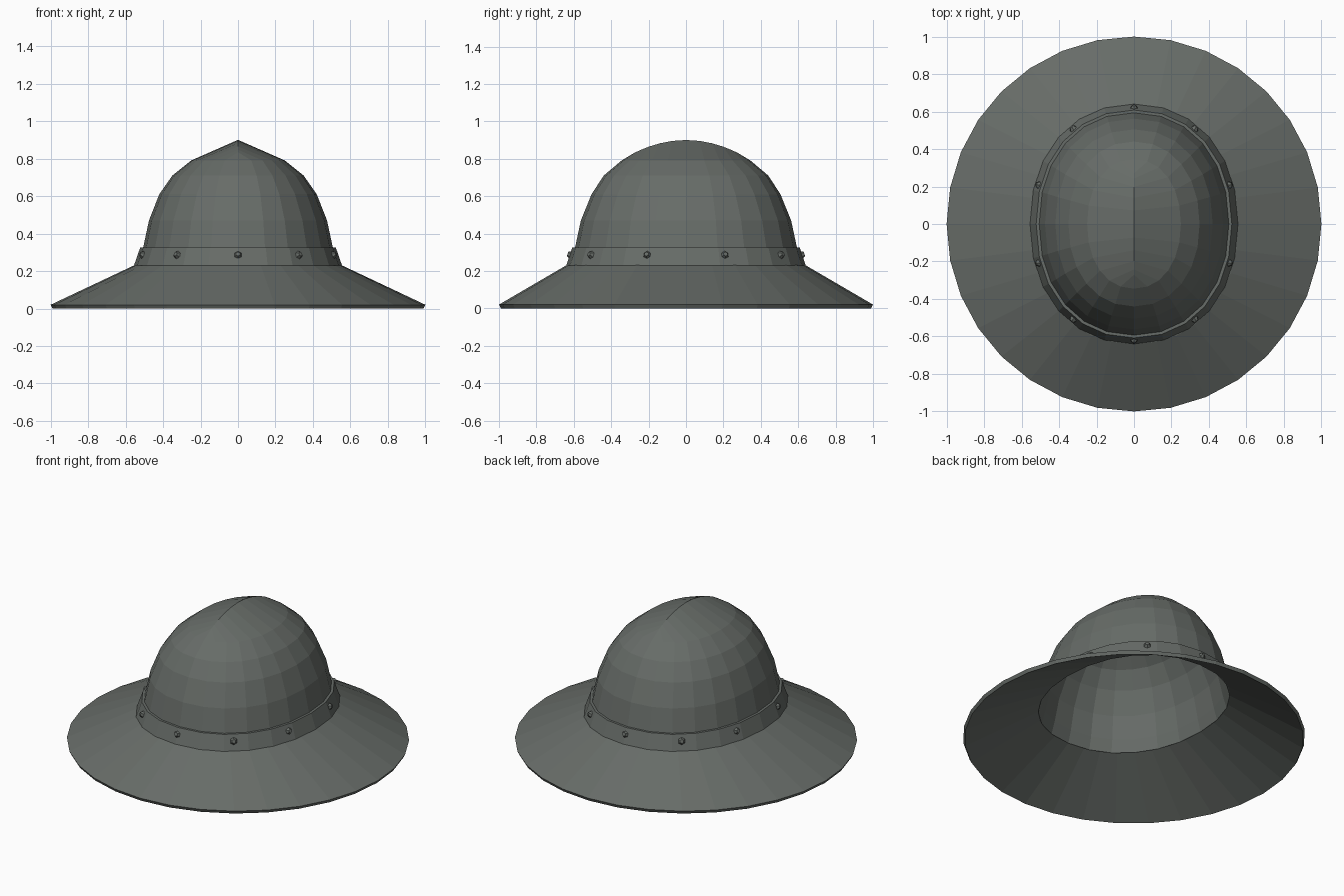
import bpy, bmesh, math
from mathutils import Vector

if "Cube" in bpy.data.objects:
    bpy.data.objects.remove(bpy.data.objects["Cube"])

steel = bpy.data.materials.new("dark_grey_steel")
steel.diffuse_color = (0.135, 0.150, 0.138, 1)
steel.use_nodes = True
steel.node_tree.nodes["Principled BSDF"].inputs["Base Color"].default_value = steel.diffuse_color


def oval(t, rx, ry, p=2.15):
    # point on a slightly squared oval
    c, s = math.cos(t), math.sin(t)
    return (rx * math.copysign(abs(c) ** (2 / p), c),
            ry * math.copysign(abs(s) ** (2 / p), s))


def ring(n, rx, ry, z, p=2.15):
    return [Vector((*oval(2 * math.pi * i / n, rx, ry, p), z)) for i in range(n)]


def finish(bm, name):
    bmesh.ops.remove_doubles(bm, verts=bm.verts, dist=1e-4)
    bmesh.ops.recalc_face_normals(bm, faces=bm.faces)
    me = bpy.data.meshes.new(name)
    bm.to_mesh(me)
    bm.free()
    me.materials.append(steel)
    ob = bpy.data.objects.new(name, me)
    bpy.context.collection.objects.link(ob)
    return ob


def loft(name, rings, closed=True):
    bm = bmesh.new()
    rows = [[bm.verts.new(v) for v in r] for r in rings]
    if closed:
        rows.append(rows[0])
    n = len(rows[0])
    for a, b in zip(rows, rows[1:]):
        for i in range(n):
            j = (i + 1) % n
            bm.faces.new((a[i], a[j], b[j], b[i]))
    return finish(bm, name)


# sloping brim
loft("brim", [ring(32, 0.555, 0.64, 0.23),
              ring(32, 1.0, 1.0, 0.02, 2),
              ring(32, 0.99, 0.99, 0.0, 2),
              ring(32, 0.51, 0.60, 0.235)])

# riveted band at the base of the bowl
N = 24
loft("band", [ring(N, 0.555, 0.64, 0.23),
              ring(N, 0.522, 0.608, 0.325),
              ring(N, 0.500, 0.588, 0.325),
              ring(N, 0.515, 0.605, 0.235)])


# bowl that closes into a short fore-and-aft ridge
def bowl_rings(inset):
    levels = [(0.525, 0.615, 0.235), (0.505, 0.592, 0.33), (0.475, 0.562, 0.47),
              (0.42, 0.505, 0.61), (0.35, 0.44, 0.71), (0.25, 0.345, 0.79)]
    rings = [ring(N, x - inset, y - inset, z - (inset if k else 0))
             for k, (x, y, z) in enumerate(levels)]
    ridge = []
    for i in range(N):
        y = 0.28 * math.sin(2 * math.pi * i / N)
        ridge.append(Vector((0, y, 0.9 - 0.9 * y * y - inset)))
    return rings + [ridge]


loft("bowl", bowl_rings(0.018)[::-1] + bowl_rings(0), closed=False)

# ten low rivets
bm = bmesh.new()
for k in range(10):
    t = math.pi / 2 + k * math.pi / 5
    x, y = oval(t, 0.536, 0.622)
    out = Vector((math.cos(t) / 0.536, math.sin(t) / 0.622, 0.55)).normalized()
    mat = out.to_track_quat('Z', 'Y').to_matrix().to_4x4()
    mat.translation = Vector((x, y, 0.287))
    bmesh.ops.create_cone(bm, cap_ends=True, segments=6, radius1=0.026,
                          radius2=0.012, depth=0.024, matrix=mat)
finish(bm, "rivets")
